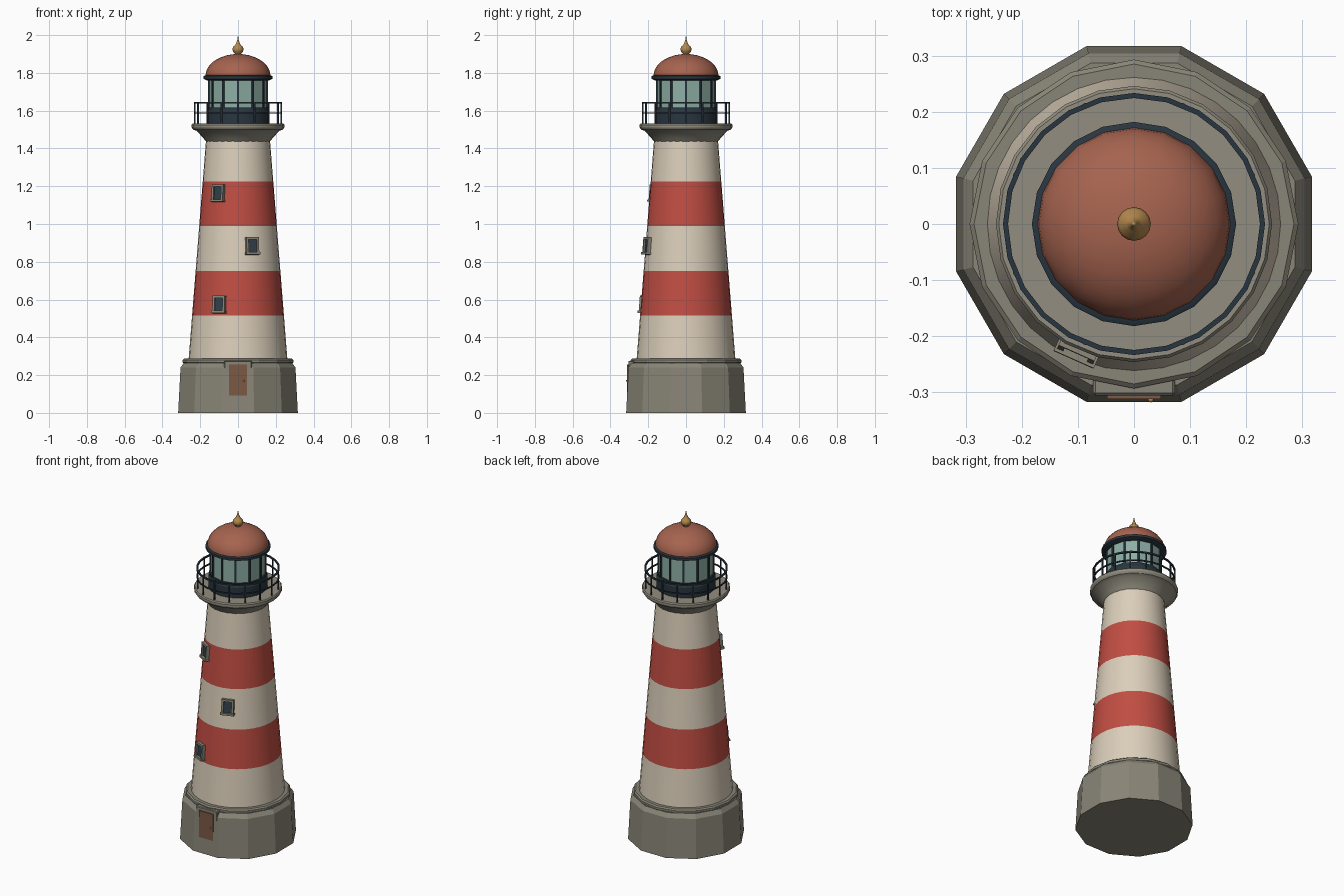
import bpy
import bmesh
from math import sin, cos, pi, radians
from mathutils import Matrix, Vector

old = bpy.data.objects.get("Cube")
if old:
    bpy.data.objects.remove(old, do_unlink=True)


def material(name, r, g, b):
    m = bpy.data.materials.new(name)
    m.use_nodes = True
    m.diffuse_color = (r, g, b, 1)
    m.node_tree.nodes["Principled BSDF"].inputs["Base Color"].default_value = (r, g, b, 1)
    return m


cream = material("cream paint", 0.71, 0.62, 0.49)
red = material("red paint", 0.53, 0.075, 0.055)
stone = material("grey stone", 0.25, 0.235, 0.185)
pale = material("gallery stone", 0.29, 0.27, 0.215)
roof = material("terracotta", 0.38, 0.125, 0.078)
iron = material("dark iron", 0.022, 0.036, 0.05)
glass = material("lantern glass", 0.27, 0.43, 0.37)
gold = material("gold", 0.46, 0.25, 0.075)
wood = material("door wood", 0.2, 0.1, 0.06)
pane = material("window pane", 0.03, 0.05, 0.068)


def finish(name, bm, mats, smooth_angle=0):
    """Turn a bmesh into an object, smoothing edges below the given angle."""
    bmesh.ops.remove_doubles(bm, verts=bm.verts, dist=0.0001)
    bmesh.ops.recalc_face_normals(bm, faces=bm.faces)
    if smooth_angle:
        for f in bm.faces:
            f.smooth = True
        for e in bm.edges:
            e.smooth = e.calc_face_angle(pi) < radians(smooth_angle)
    mesh = bpy.data.meshes.new(name)
    bm.to_mesh(mesh)
    bm.free()
    for m in mats:
        mesh.materials.append(m)
    obj = bpy.data.objects.new(name, mesh)
    bpy.context.collection.objects.link(obj)
    return obj


def lathe(name, profile, sides, mats, turn=0, smooth_angle=0, closed=False, band=None):
    """Spin (radius, height) points about z; closed makes a ring, band picks materials."""
    bm = bmesh.new()
    rings = []
    for r, z in profile:
        rings.append([bm.verts.new((r * cos(a), r * sin(a), z))
                      for a in (turn + 2 * pi * i / sides for i in range(sides))])
    pairs = list(zip(rings, rings[1:]))
    if closed:
        pairs.append((rings[-1], rings[0]))
    for n, (low, high) in enumerate(pairs):
        for i in range(sides):
            j = (i + 1) % sides
            f = bm.faces.new((low[i], low[j], high[j], high[i]))
            f.material_index = band(n) if band else 0
    if not closed:
        bm.faces.new(rings[0])
        if profile[-1][0] > 0.001:
            bm.faces.new(rings[-1])
    return finish(name, bm, mats, smooth_angle)


def add_box(bm, size, centre, frame=Matrix(), index=0):
    made = bmesh.ops.create_cube(bm, size=1, matrix=frame @ Matrix.Translation(centre)
                                 @ Matrix.Diagonal((*size, 1)))
    for f in {f for v in made["verts"] for f in v.link_faces}:
        f.material_index = index


def box(name, size, centre, mat, bevel=0):
    bm = bmesh.new()
    add_box(bm, size, centre)
    if bevel:
        bmesh.ops.bevel(bm, geom=bm.edges[:], offset=bevel, segments=1, affect='EDGES')
    return finish(name, bm, [mat])


def hoop(name, radius, z, thick, sides):
    h = thick / 2
    return lathe(name, [(radius - h, z - h), (radius + h, z - h), (radius + h, z + h),
                        (radius - h, z + h)], sides, [iron], pi / 2, 30, True)


def uprights(name, count, radius, z0, z1, thick):
    bm = bmesh.new()
    for i in range(count):
        add_box(bm, (thick, thick, z1 - z0), (radius, 0, (z0 + z1) / 2),
                Matrix.Rotation(2 * pi * i / count, 4, 'Z'))
    return finish(name, bm, [iron])


# Stone base and ledge
lathe("base", [(0.328, 0), (0.315, 0.24), (0.297, 0.265)], 12, [stone], pi / 12)
lathe("base_ledge", [(0.285, 0.26), (0.293, 0.267), (0.293, 0.28), (0.285, 0.287)],
      16, [stone], pi / 2)

# Doorway
box("door_surround", (0.146, 0.09, 0.275), (0, -0.2605, 0.1375), stone, 0.004)
box("door", (0.096, 0.03, 0.25), (0, -0.297, 0.13), wood)
bm = bmesh.new()
bmesh.ops.create_icosphere(bm, subdivisions=2, radius=0.005,
                           matrix=Matrix.Translation((0.03, -0.313, 0.17)))
finish("door_knob", bm, [gold], 60)

# Tapered striped tower
levels = (0.28, 0.515, 0.75, 0.99, 1.225, 1.445)


def tower_radius(z):
    return 0.261 - 0.0795 * (z - 0.29)


lathe("tower", [(tower_radius(z), z) for z in levels], 32, [cream, red], pi / 2, 30,
      band=lambda n: n % 2)

# Windows: hollow frame, sill and pane, leaning with the wall
for n, (angle, z) in enumerate([(-24, 0.575), (20, 0.885), (-32, 1.165)]):
    frame = (Matrix.Rotation(radians(angle), 4, 'Z')
             @ Matrix.Translation((0, -tower_radius(z), z))
             @ Matrix.Rotation(radians(-4.5), 4, 'X'))
    bm = bmesh.new()
    for s in (-1, 1):
        add_box(bm, (0.012, 0.034, 0.084), (s * 0.029, 0, 0), frame)
    add_box(bm, (0.07, 0.034, 0.012), (0, 0, 0.038), frame)
    add_box(bm, (0.078, 0.042, 0.012), (0, -0.002, -0.042), frame)
    add_box(bm, (0.05, 0.02, 0.076), (0, 0.002, 0), frame, 1)
    finish("window_" + str(n + 1), bm, [stone, pane])

# Gallery and railing
lathe("gallery", [(0.168, 1.435), (0.18, 1.45), (0.218, 1.493), (0.238, 1.5),
                  (0.246, 1.512), (0.246, 1.525), (0.241, 1.532)], 24, [pale], pi / 2, 30)
uprights("railing_posts", 16, 0.229, 1.525, 1.645, 0.007)
hoop("top_rail", 0.229, 1.642, 0.009, 24)
hoop("middle_rail", 0.229, 1.588, 0.007, 24)

# Lantern room
lathe("lantern_base", [(0.166, 1.53), (0.166, 1.595), (0.16, 1.605)], 24, [iron], pi / 2, 30)
lathe("lantern_glass", [(0.153, 1.6), (0.153, 1.77)], 12, [glass])
uprights("lantern_bars", 12, 0.153, 1.6, 1.77, 0.011)
hoop("lantern_lower_ring", 0.154, 1.61, 0.014, 12)

# Roof with dark eave
lathe("eave", [(0.165, 1.76), (0.182, 1.768), (0.182, 1.783), (0.172, 1.788)],
      20, [iron], pi / 2, 30)
dome = [(0.172 * cos(t), 1.785 + 0.115 * sin(t)) for t in (pi / 2 * i / 9 for i in range(10))]
lathe("dome", dome, 20, [roof], pi / 2, 35)

# Finial
lathe("finial", [(0.014, 1.89), (0.016, 1.903), (0.025, 1.91), (0.03, 1.925), (0.026, 1.938),
                 (0.014, 1.948), (0.008, 1.962), (0.004, 1.975), (0, 2.0)],
      16, [gold], pi / 2, 50)
